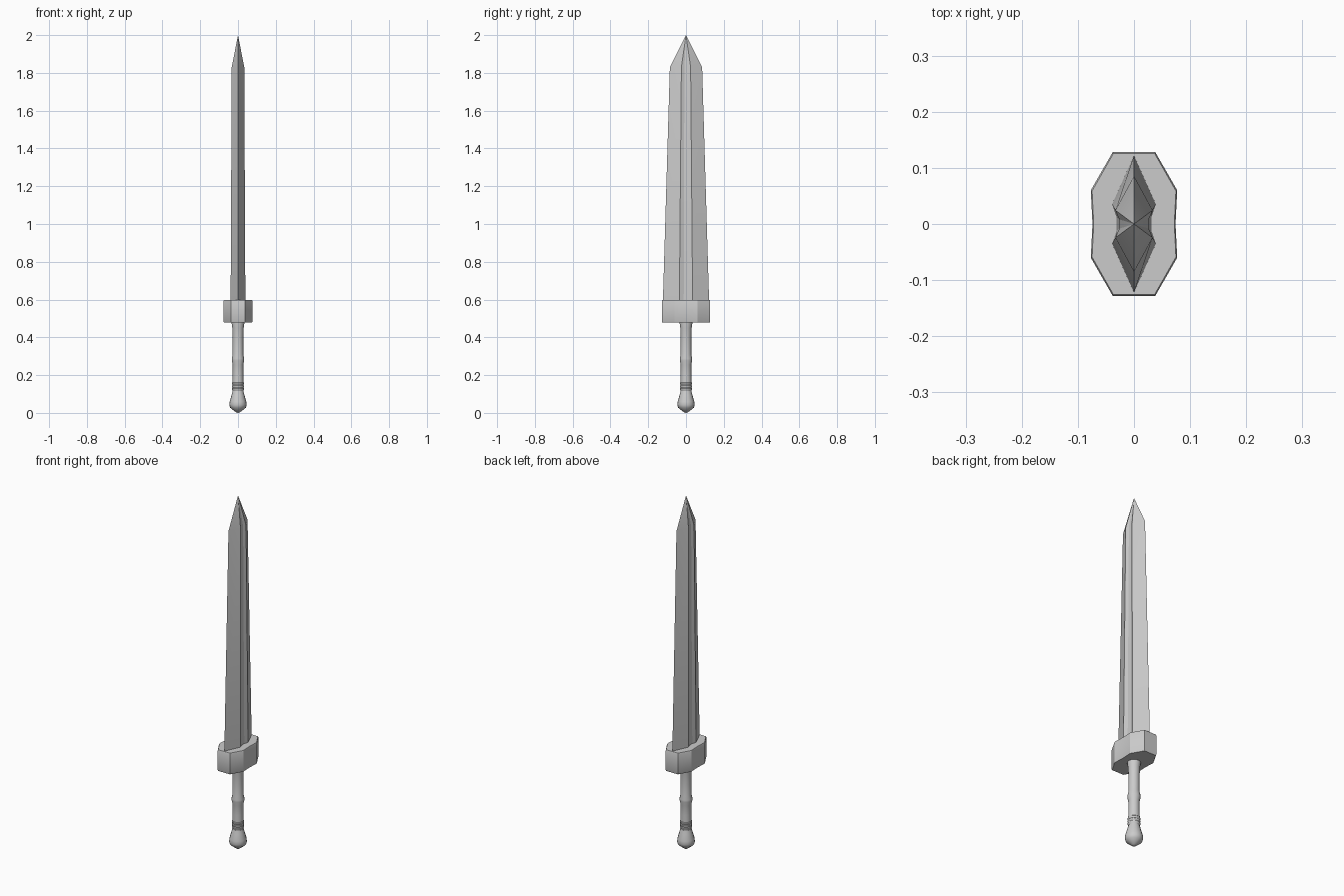
import bpy, bmesh, math

if "Cube" in bpy.data.objects:
    bpy.data.objects.remove(bpy.data.objects["Cube"])


def loft(name, rings, smooth_angle):
    """Skin a stack of rings; a one-point ring closes to an apex."""
    bm = bmesh.new()
    loops = [[bm.verts.new(p) for p in ring] for ring in rings]
    for a, b in zip(loops, loops[1:]):
        n = max(len(a), len(b))
        for i in range(n):
            j = (i + 1) % n
            if len(a) == 1:
                bm.faces.new((a[0], b[j], b[i]))
            elif len(b) == 1:
                bm.faces.new((a[i], a[j], b[0]))
            else:
                bm.faces.new((a[i], a[j], b[j], b[i]))
    for end in (loops[0], loops[-1]):
        if len(end) > 2:
            bm.faces.new(end)
    bmesh.ops.recalc_face_normals(bm, faces=bm.faces)
    mesh = bpy.data.meshes.new(name)
    bm.to_mesh(mesh)
    bm.free()
    obj = bpy.data.objects.new(name, mesh)
    bpy.context.collection.objects.link(obj)
    bpy.ops.object.select_all(action='DESELECT')
    obj.select_set(True)
    bpy.context.view_layer.objects.active = obj
    bpy.ops.object.shade_smooth_by_angle(angle=math.radians(smooth_angle))
    return obj


def section(half, z, sx=1, sy=1):
    """Mirror the +x half outline (listed from -y to +y) into a full ring."""
    other = [(-x, y) for x, y in reversed(half) if x > 0]
    return [(x * sx, y * sy, z) for x, y in half + other]


# Blade: tapered diamond with a shallow central fuller and pointed tip
edge = [(0, -0.122), (0.039, -0.035), (0.031, -0.012), (0.031, 0.012),
        (0.039, 0.035), (0, 0.122)]
loft("blade", [section(edge, 0.56), section(edge, 0.6),
               section(edge, 1.83, 0.85, 0.7), [(0, 0, 2.0)]], 15)

# Guard: chunky block with chamfered corners and slightly waisted sides
block = [(0.038, -0.128), (0.077, -0.06), (0.074, 0), (0.077, 0.06), (0.038, 0.128)]
loft("guard", [section(block, 0.478, 0.97, 0.98), section(block, 0.484),
               section(block, 0.592), section(block, 0.598, 0.97, 0.98)], 30)


def lathe(name, profile, sides):
    rings = []
    for r, z in profile:
        if r == 0:
            rings.append([(0, 0, z)])
        else:
            rings.append([(r * math.cos(2 * math.pi * i / sides),
                           r * math.sin(2 * math.pi * i / sides), z)
                          for i in range(sides)])
    return loft(name, rings, 40)


# Grip: turned handle with a swelling halfway and three thin rings below
grip = [(0.027, 0.105), (0.028, 0.118)]
for z in (0.122, 0.136, 0.150):
    grip += [(0.032, z + 0.002), (0.032, z + 0.008), (0.029, z + 0.011)]
grip += [(0.028, 0.20), (0.028, 0.255), (0.033, 0.277), (0.033, 0.288),
         (0.028, 0.31), (0.028, 0.40), (0.030, 0.45), (0.034, 0.475), (0.034, 0.49)]
lathe("grip", grip, 16)

# Pommel: bulb with a blunt conical end
lathe("pommel", [(0, 0), (0.012, 0.004), (0.041, 0.027), (0.046, 0.042),
                 (0.044, 0.06), (0.034, 0.095), (0.029, 0.115)], 16)
